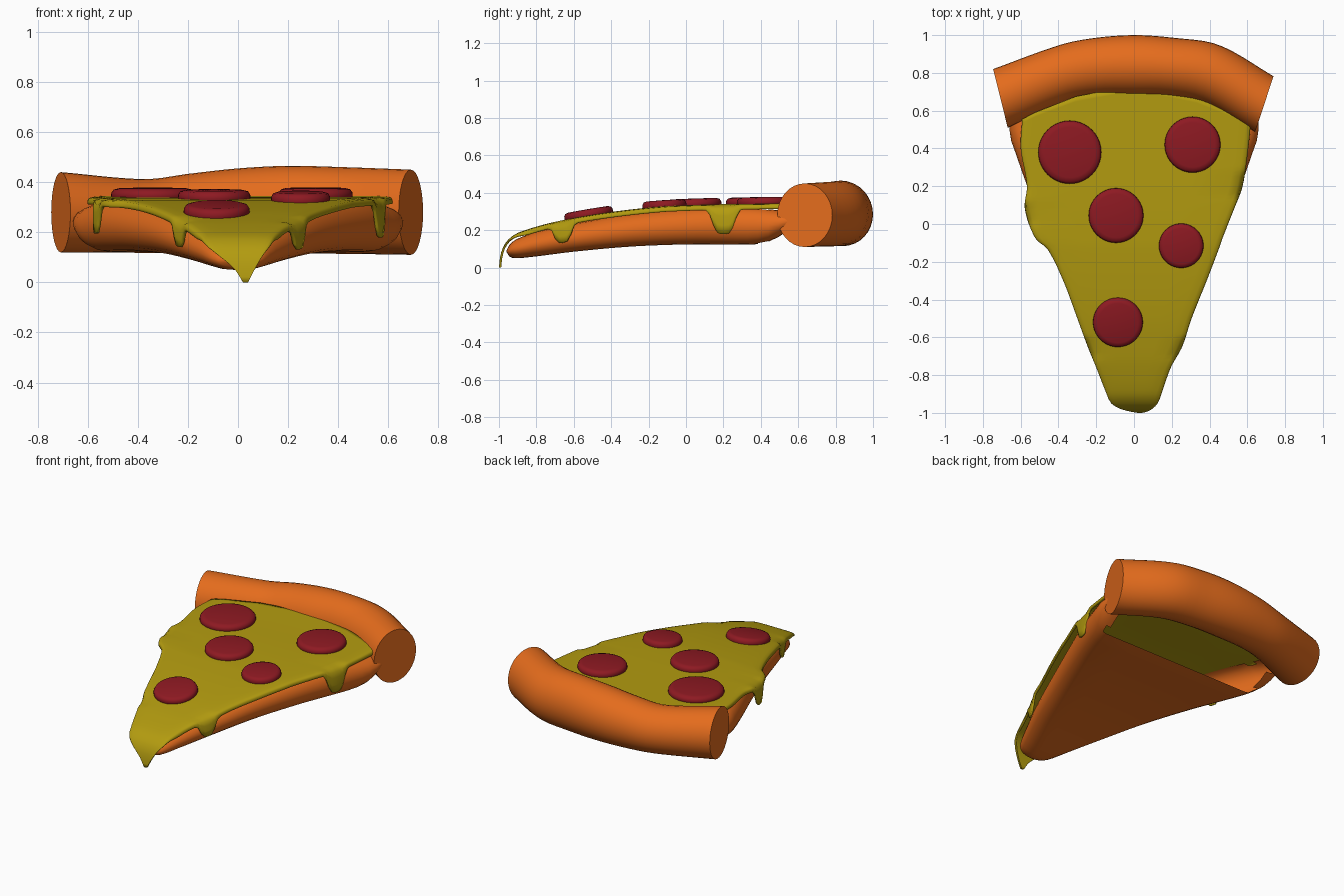
import bpy, bmesh, math
from mathutils import Vector

if "Cube" in bpy.data.objects:
    bpy.data.objects.remove(bpy.data.objects["Cube"])


def material(name, rgb):
    m = bpy.data.materials.new(name)
    m.diffuse_color = (*rgb, 1)
    m.use_nodes = True
    m.node_tree.nodes["Principled BSDF"].inputs["Base Color"].default_value = m.diffuse_color
    return m


BAKED = material("baked_dough", (0.78, 0.15, 0.012))
CHEESE = material("melted_cheese", (0.45, 0.33, 0.005))
MEAT = material("cured_meat", (0.27, 0.01, 0.016))


def curve(table, t, col=1):
    """Smooth interpolation of one column of a key table."""
    k = table
    if t <= k[0][0]:
        return k[0][col]
    if t >= k[-1][0]:
        return k[-1][col]
    i = max(j for j in range(len(k) - 1) if k[j][0] <= t)

    def slope(j):
        a, b = max(j - 1, 0), min(j + 1, len(k) - 1)
        return (k[b][col] - k[a][col]) / (k[b][0] - k[a][0])
    h = k[i + 1][0] - k[i][0]
    u = (t - k[i][0]) / h
    return ((2*u**3 - 3*u**2 + 1) * k[i][col] + (u**3 - 2*u*u + u) * h * slope(i)
            + (3*u*u - 2*u**3) * k[i + 1][col] + (u**3 - u*u) * h * slope(i + 1))


def loft(name, rows, mat, closed=False, caps=False, skip=None):
    """Skin a list of cross-sections with quads."""
    bm = bmesh.new()
    vs = [[bm.verts.new(p) for p in r] for r in rows]
    n = len(rows[0])
    for a, b in zip(vs, vs[1:]):
        for j in range(n if closed else n - 1):
            f = (a[j], a[(j + 1) % n], b[(j + 1) % n], b[j])
            if not (skip and skip(sum((v.co for v in f), Vector()) / 4)):
                bm.faces.new(f)
    if caps:
        bm.faces.new(vs[0])
        bm.faces.new(vs[-1])
    bmesh.ops.remove_doubles(bm, verts=bm.verts, dist=1e-5)
    bmesh.ops.recalc_face_normals(bm, faces=bm.faces)
    return finish(name, bm, mat)


def finish(name, bm, mat):
    me = bpy.data.meshes.new(name)
    bm.to_mesh(me)
    bm.free()
    ob = bpy.data.objects.new(name, me)
    bpy.context.collection.objects.link(ob)
    me.materials.append(mat)
    bpy.context.view_layer.objects.active = ob
    ob.select_set(True)
    bpy.ops.object.shade_smooth_by_angle(angle=math.radians(45))
    ob.select_set(False)
    return ob


# Crust: fat tube along an arc (x, y, z, half width, half height)
path = [(-.707, .665, .28, .16, .16), (-.37, .80, .265, .15, .147), (-.2, .832, .275, .153, .158),
        (0, .84, .285, .16, .17), (.2, .83, .29, .156, .175), (.42, .79, .287, .16, .173),
        (.69, .635, .28, .155, .17)]
rows = []
for i in range(29):
    x = -.707 + 1.397 * i / 28
    y, z, rh, rv = (curve(path, x, c) for c in (1, 2, 3, 4))
    n = Vector(((.35 if x < 0 else .48) * x, 1, 0)).normalized()
    rows.append([Vector((x, y, z)) + n * rh * math.cos(a) + Vector((0, 0, rv * math.sin(a)))
                 for a in (math.tau * j / 32 for j in range(32))])
loft("crust", rows, BAKED, closed=True, caps=True)

# Dough base: open-topped tray with rolled sides (y, half width, bottom, top)
base = [(-.96, .03, .085, .09), (-.945, .08, .06, .12), (-.91, .115, .05, .15), (-.8, .165, .06, .19),
        (-.6, .25, .085, .235), (-.3, .365, .112, .285), (0, .485, .124, .315), (.2, .565, .124, .325),
        (.37, .625, .124, .32), (.46, .655, .145, .31), (.55, .66, .2, .30)]
ys = [-.96, -.955, -.945, -.93, -.91] + [-.88 + 1.43 * i / 26 for i in range(27)]
rows = []
for y in ys:
    w, zb, zt = (curve(base, y, c) for c in (1, 2, 3))
    r = min(.1, w)
    zm, hh = (zb + zt) / 2, (zt - zb) / 2
    side = [(w - r + r * math.cos(a), zm + hh * math.sin(a))
            for a in (math.pi * (.5 - k / 10) for k in range(11))]
    floor = [((w - r) * t, zb) for t in (.6, .2, -.2, -.6)]
    pts = side + floor + [(-x, z) for x, z in reversed(side)]
    rows.append([Vector((x, y, z)) for x, z in pts])
loft("dough_base", rows, BAKED, skip=lambda c: c.y > .38 and abs(c.x) < w - .1)

# Cheese: sheet with dripping edges (y, left, right, height)
sheet = [(-1, .02, .04, 0), (-.995, -.01, .065, .05), (-.98, -.07, .095, .105), (-.95, -.12, .125, .15),
         (-.9, -.145, .145, .185), (-.76, -.2, .195, .23), (-.65, -.245, .255, .255), (-.5, -.3, .305, .283),
         (-.3, -.375, .385, .31), (-.13, -.46, .45, .327), (-.08, -.52, .467, .33), (.08, -.578, .53, .336),
         (.2, -.567, .575, .339), (.4, -.6, .605, .342), (.55, -.592, .62, .345)]
drips = {-1: [(.05, .055, .11), (-.66, .05, .08)], 1: [(.2, .065, .13), (-.66, .05, .09)]}


def edge_drop(side, y):
    d = .03 + sum(h * math.exp(-((y - c) / s) ** 4) for c, s, h in drips[side])
    return d * min(1, (y + 1) / .15)


ys = [-1, -.998, -.995, -.988, -.98, -.965, -.95, -.925] + [-.9 + 1.45 * i / 72 for i in range(73)]
rows = []
for y in ys:
    xl, xr, z = (curve(sheet, y, c) for c in (1, 2, 3))
    mid, half = (xl + xr) / 2, (xr - xl) / 2
    b = min(.07, half * .5)
    dl, dr = edge_drop(-1, y), edge_drop(1, y)
    rim = [(0, 1), (0, .7), (.02, .4), (.12, .18), (.4, .06), (1, 0)]
    pts = [(xl + b * u, z - dl * v) for u, v in rim]
    pts += [(mid + (half - b) * t, z) for t in (-.6, -.2, .2, .6)]
    pts += [(xr - b * u, z - dr * v) for u, v in reversed(rim)]
    bow = .17 * max(0, (y - .2) / .35)
    rows.append([Vector((x, y + bow * max(0, 1 - (x / .6) ** 2), q)) for x, q in pts])
ob = loft("cheese", rows, CHEESE)
mod = ob.modifiers.new("thickness", "SOLIDIFY")
mod.thickness, mod.offset = .012, -1

# Toppings: rounded discs laid on the cheese (x, y, radius)
for i, (x, y, r) in enumerate([(-.34, .38, .167), (.31, .42, .148), (-.095, .045, .145),
                               (.25, -.115, .118), (-.085, -.52, .132)]):
    prof = [(0, .032), (.8, .031), (.93, .026), (.99, .014), (1, 0), (.97, -.012), (0, -.014)]
    rows = [[Vector((r * u * math.cos(a), r * u * math.sin(a), h))
             for a in (math.tau * k / 40 for k in range(40))] for u, h in prof]
    disc = loft(f"topping_{i + 1}", rows, MEAT, closed=True)
    za, zb = curve(sheet, y - .1, 3), curve(sheet, y + .1, 3)
    disc.location = (x, y, (za + zb) / 2 + .003)
    disc.rotation_euler.x = math.atan2(zb - za, .2)
